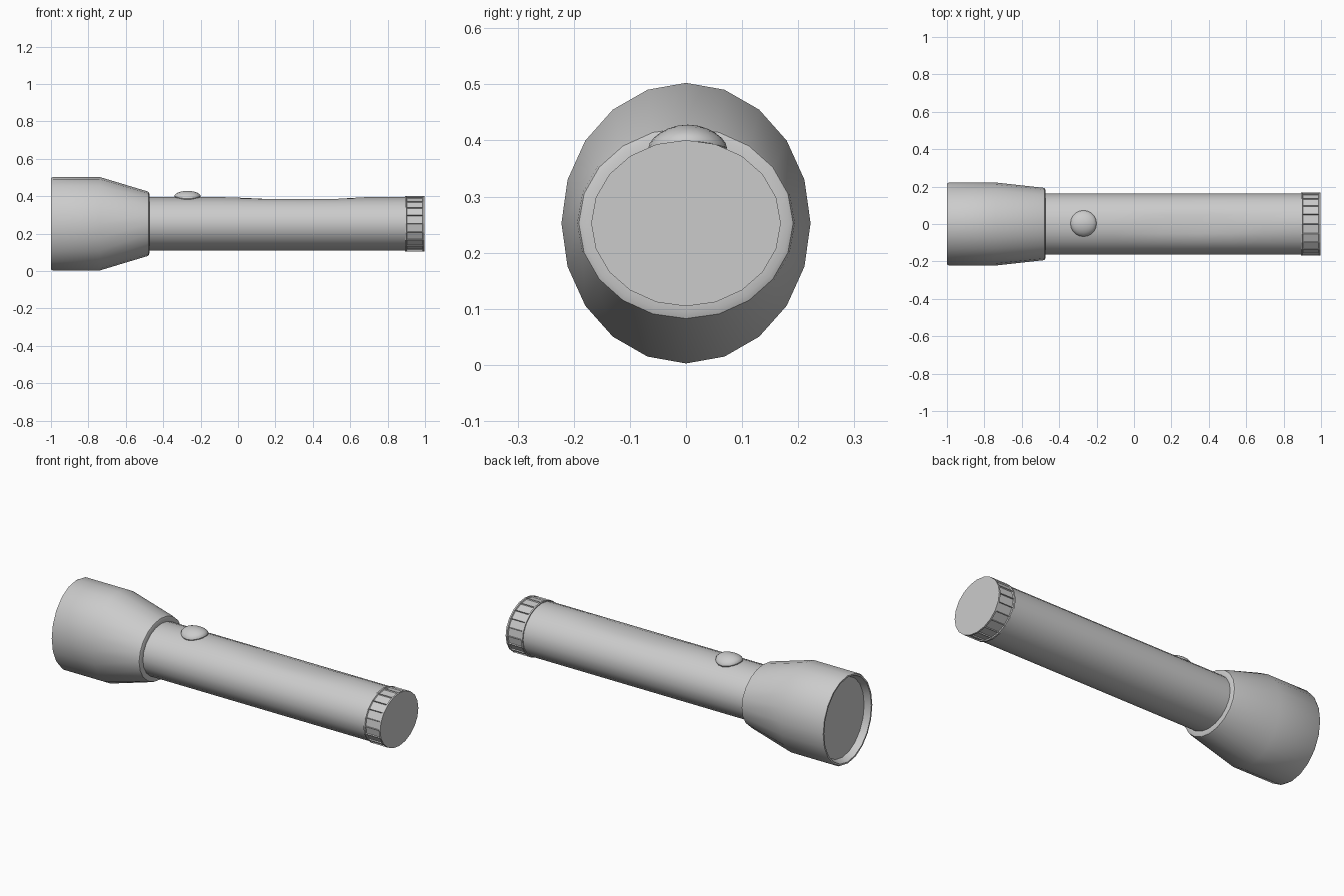
import bpy, bmesh, math

if "Cube" in bpy.data.objects:
    bpy.data.objects.remove(bpy.data.objects["Cube"])

CZ = 0.2525   # height of the torch axis
SIDES = 20


def finish(name, bm, angle=32):
    bmesh.ops.recalc_face_normals(bm, faces=bm.faces[:])
    me = bpy.data.meshes.new(name)
    bm.to_mesh(me)
    bm.free()
    ob = bpy.data.objects.new(name, me)
    bpy.context.collection.objects.link(ob)
    bpy.ops.object.select_all(action='DESELECT')
    ob.select_set(True)
    bpy.context.view_layer.objects.active = ob
    bpy.ops.object.shade_smooth_by_angle(angle=math.radians(angle))
    return ob


def loft(profile):
    """Elliptic rings along x from (x, y radius, z radius), ends capped."""
    bm = bmesh.new()
    rings = []
    for x, ry, rz in profile:
        rings.append([bm.verts.new((x, ry * math.sin(a), CZ + rz * math.cos(a)))
                      for a in (2 * math.pi * i / SIDES for i in range(SIDES))])
    for r, s in zip(rings, rings[1:]):
        for i in range(SIDES):
            j = (i + 1) % SIDES
            bm.faces.new((r[i], r[j], s[j], s[i]))
    bm.faces.new(rings[0])
    bm.faces.new(rings[-1])
    return bm


# Flared head with recessed lens and rounded collar
head = loft([(-0.965, 0.195, 0.221), (-0.985, 0.203, 0.230), (-1.0, 0.208, 0.236),
             (-1.0, 0.217, 0.245), (-0.99, 0.222, 0.25), (-0.74, 0.222, 0.25),
             (-0.488, 0.194, 0.174), (-0.478, 0.191, 0.170),
             (-0.474, 0.184, 0.159), (-0.474, 0.160, 0.140)])
finish("lamp_head", head)

# Barrel with a shallow thumb flat along the top
xs = [-0.48, -0.1, 0.0, 0.15, 0.35, 0.52, 0.7, 0.9]
tops = [0.395, 0.395, 0.392, 0.385, 0.384, 0.385, 0.396, 0.396]
barrel = loft([(x, 0.163, 0.143) for x in xs])
for v in barrel.verts:
    top = tops[min(range(len(xs)), key=lambda i: abs(xs[i] - v.co.x))]
    v.co.z = min(v.co.z, top)
finish("barrel", barrel)

# End cap with recessed grip panels between two rims
cap = loft([(0.893, 0.162, 0.140), (0.893, 0.169, 0.148), (0.902, 0.169, 0.148),
            (0.988, 0.169, 0.148), (0.997, 0.169, 0.148)])
panels = [f for f in cap.faces if len(f.verts) == 4
          and 0.93 < f.calc_center_median().x < 0.96]
bmesh.ops.recalc_face_normals(cap, faces=cap.faces[:])
bmesh.ops.inset_individual(cap, faces=panels, thickness=0.004, depth=-0.006)
finish("end_cap", cap, 15)

# Domed switch button draped over the barrel
button = bmesh.new()
bmesh.ops.create_uvsphere(button, u_segments=20, v_segments=12, radius=1)
for v in button.verts:
    x, y, z = v.co
    y *= 0.07
    v.co = (-0.27 + 0.07 * x, y + 0.003, 0.399 + 0.029 * z - 2.5 * y * y)
finish("switch_button", button)
